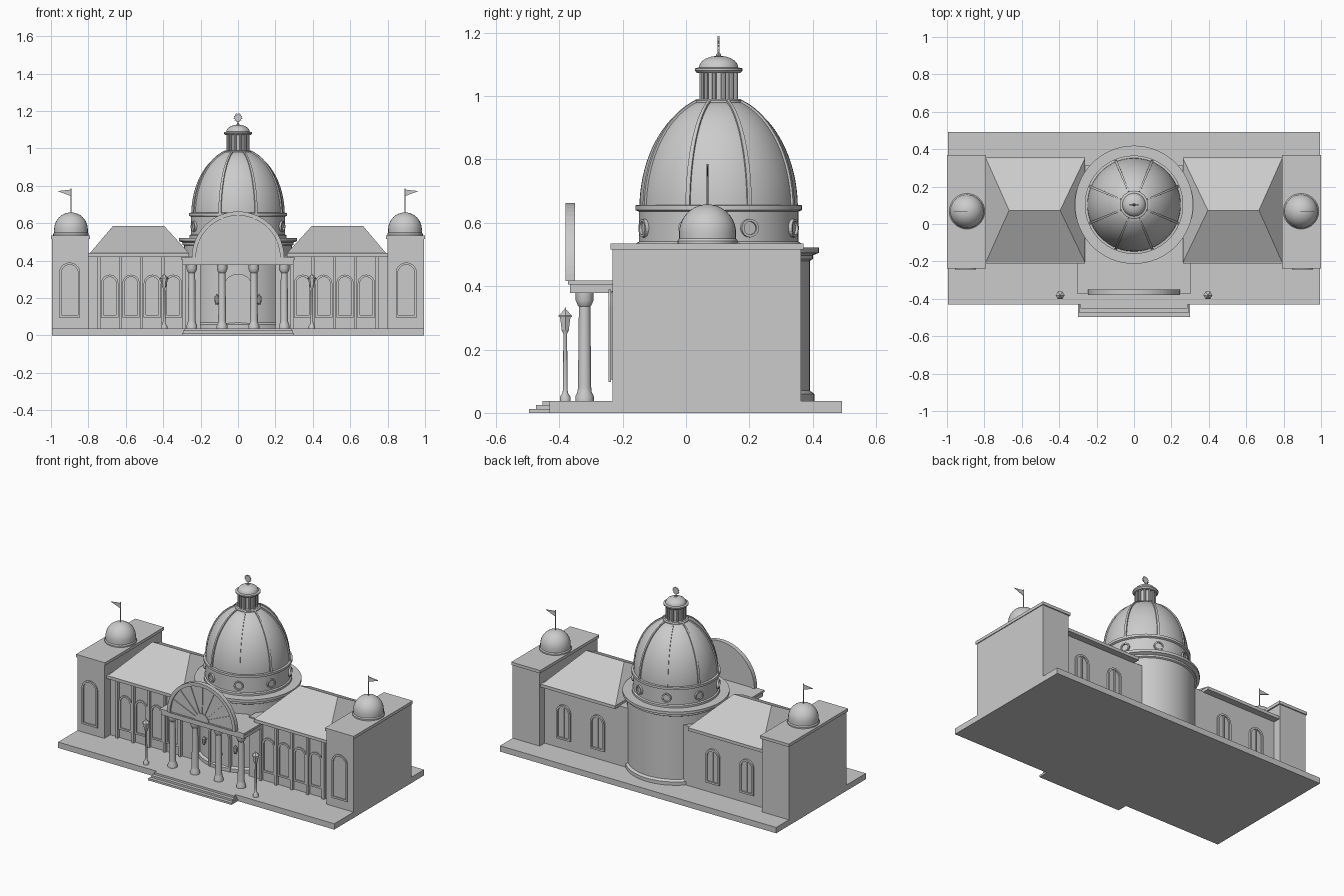
import bpy, bmesh, math
from math import sin, cos, pi
from mathutils import Matrix, Vector

if "Cube" in bpy.data.objects:
    bpy.data.objects.remove(bpy.data.objects["Cube"])

stone = bpy.data.materials.new("grey_stone")
stone.diffuse_color = (0.6, 0.6, 0.6, 1)
stone.use_nodes = True
stone.node_tree.nodes["Principled BSDF"].inputs["Base Color"].default_value = stone.diffuse_color


def finish(name, bm, smooth=False, loc=(0, 0, 0), rot=0):
    bmesh.ops.recalc_face_normals(bm, faces=bm.faces)
    me = bpy.data.meshes.new(name)
    bm.to_mesh(me)
    bm.free()
    me.materials.append(stone)
    ob = bpy.data.objects.new(name, me)
    bpy.context.collection.objects.link(ob)
    ob.location = loc
    ob.rotation_euler.z = rot
    if smooth:
        bpy.ops.object.select_all(action='DESELECT')
        ob.select_set(True)
        bpy.context.view_layer.objects.active = ob
        bpy.ops.object.shade_smooth_by_angle(angle=math.radians(35))
    return ob


def box(name, x0, x1, y0, y1, z0, z1):
    bm = bmesh.new()
    m = Matrix.Translation(((x0 + x1) / 2, (y0 + y1) / 2, (z0 + z1) / 2)) @ Matrix.Diagonal(
        (abs(x1 - x0), abs(y1 - y0), z1 - z0, 1))
    bmesh.ops.create_cube(bm, size=1, matrix=m)
    return finish(name, bm)


def lathe(name, profile, x=0, y=0, n=32, smooth=True):
    """Revolve (radius, z) points about a vertical axis."""
    bm = bmesh.new()
    rings = []
    for r, z in profile:
        if r < 1e-5:
            rings.append([bm.verts.new((0, 0, z))] * n)
        else:
            rings.append([bm.verts.new((r * cos(2 * pi * i / n), r * sin(2 * pi * i / n), z)) for i in range(n)])
    for a, b in zip(rings, rings[1:]):
        for i in range(n):
            j = (i + 1) % n
            vs = list(dict.fromkeys((a[i], a[j], b[j], b[i])))
            if len(vs) > 2:
                bm.faces.new(vs)
    for ring in (rings[0], rings[-1]):
        if ring[0] is not ring[1]:
            bm.faces.new(ring)
    return finish(name, bm, smooth, (x, y, 0))


def plate(name, pts, y0, y1, loc=(0, 0, 0), rot=0, inner=None):
    """Extrude an (x, z) outline along y; with inner, make a ring."""
    bm = bmesh.new()
    layers = [[bm.verts.new((px, y, pz)) for px, pz in o] for o in ([pts, inner] if inner else [pts]) for y in (y0, y1)]
    n = len(pts)
    if inner:
        a, b, c, d = layers
        pairs = ((a, b), (c, d), (a, c), (b, d))
    else:
        pairs = (layers,)
        bm.faces.new(layers[0])
        bm.faces.new(layers[1])
    for p, q in pairs:
        for i in range(n):
            j = (i + 1) % n
            bm.faces.new((p[i], p[j], q[j], q[i]))
    return finish(name, bm, False, loc, rot)


def arch(w, z0, z1, n=14):
    r = w / 2
    return [(-r, z0), (r, z0)] + [(r * cos(pi * i / n), z1 - r + r * sin(pi * i / n)) for i in range(n + 1)]


def circle(r, n=20, z=0):
    return [(r * cos(2 * pi * i / n), z + r * sin(2 * pi * i / n)) for i in range(n)]


def window(name, x, y, w, z0, z1, out, mullion=False):
    """Arched frame and pane on a wall facing out (-1 front, 1 back)."""
    t = 0.012
    plate(name + "_frame", arch(w, z0, z1), y - 0.005, y + out * 0.012, (x, 0, 0),
          inner=arch(w - 2 * t, z0 + t, z1 - t))
    plate(name + "_pane", arch(w - t, z0 + t / 2, z1 - t / 2), y - 0.003, y + 0.003, (x, 0, 0))
    if mullion:
        box(name + "_mullion", x - 0.004, x + 0.004, y, y + out * 0.009, z0, z1 - 0.005)


# ground slab and entrance steps
box("base_slab", -0.995, 0.995, -0.43, 0.493, 0, 0.038)
for i, (hw, y) in enumerate(((0.3, -0.496), (0.293, -0.474), (0.286, -0.452))):
    box("step", -hw, hw, y, -0.42, 0, 0.0127 * (i + 1))

CY, WY = 0.103, 0.068          # rotunda and wing centre lines
for s in (-1, 1):
    # end towers with dome and pennant
    box("tower", s * 0.8, s * 0.995, -0.232, 0.363, 0.03, 0.518)
    box("tower_cap", s * 0.792, s, -0.238, 0.37, 0.516, 0.535)
    window("tower_window", s * 0.9, -0.232, 0.113, 0.097, 0.39, -1)
    dome = [(0.095, 0.53), (0.095, 0.543), (0.09, 0.55), (0.09, 0.568)]
    dome += [(0.09 * cos(a), 0.568 + 0.09 * sin(a)) for a in [pi / 2 * i / 10 for i in range(1, 10)]] + [(0, 0.658)]
    lathe("tower_dome", dome, s * 0.893, WY)
    lathe("flagpole", [(0.003, 0.65), (0.003, 0.785)], s * 0.893, WY, 8)
    plate("pennant", [(0, 0.78), (s * 0.072, 0.772), (0, 0.745)], -0.0015, 0.0015, (s * 0.893, WY, 0))

    # wings with cornice and hipped roof
    box("wing", s * 0.2, s * 0.81, -0.17, 0.312, 0.03, 0.425)
    box("wing_cornice", s * 0.262, s * 0.8, -0.21, 0.356, 0.42, 0.44)
    bm = bmesh.new()
    e = [bm.verts.new((s * x, y, 0.44)) for x, y in ((0.262, -0.205), (0.792, -0.205), (0.792, 0.351), (0.262, 0.351))]
    r0, r1 = (bm.verts.new((s * x, 0.073, 0.586)) for x in (0.395, 0.668))
    for f in (e, (e[0], e[1], r1, r0), (e[2], e[3], r0, r1), (e[1], e[2], r1), (e[3], e[0], r0)):
        bm.faces.new(f)
    finish("wing_roof", bm)
    for x in (0.346, 0.458, 0.572, 0.686):
        window("wing_window", s * x, -0.17, 0.092, 0.097, 0.325, -1)
    for x in (0.29, 0.402, 0.515, 0.629, 0.743):
        box("pilaster", s * x - 0.008, s * x + 0.008, -0.188, -0.165, 0.035, 0.425)
    for x in (0.415, 0.66):
        window("rear_window", s * x, 0.312, 0.1, 0.1, 0.325, 1, True)

    # street lamps
    lathe("lamp_post", [(0.017, 0.035), (0.017, 0.05), (0.009, 0.062), (0.007, 0.075), (0.006, 0.25), (0.012, 0.262)],
          s * 0.395, -0.381, 12)
    lathe("lamp_lantern", [(0.013, 0.262), (0.019, 0.302), (0.024, 0.302), (0.024, 0.307), (0.008, 0.322),
                           (0.004, 0.324), (0, 0.334)], s * 0.395, -0.381, 6, False)
    # wall lamps beside the door
    box("wall_lamp_arm", s * 0.113 - 0.004, s * 0.113 + 0.004, -0.185, -0.15, 0.19, 0.197)
    lathe("wall_lamp", [(0.005, 0.165), (0.011, 0.175), (0.013, 0.205), (0, 0.222)], s * 0.113, -0.188, 8, False)

# rotunda, drum and dome
lathe("rotunda", [(0.302, 0.03), (0.302, 0.06), (0.288, 0.07), (0.288, 0.48), (0.297, 0.485), (0.297, 0.497),
                  (0.316, 0.505), (0.316, 0.522), (0.255, 0.522)], 0, CY, 64)
lathe("drum", [(0.26, 0.515), (0.26, 0.535), (0.252, 0.54), (0.252, 0.635), (0.263, 0.64), (0.263, 0.655),
               (0.245, 0.657)], 0, CY, 64)


def dome_pt(a, extra=0):
    return (0.25 + extra) * cos(a), 0.645 + (0.352 + extra) * sin(a)


angles = [0.02 + 1.24 * i / 18 for i in range(19)]
lathe("main_dome", [dome_pt(a) for a in angles], 0, CY, 64)
for k in range(8):
    t = pi / 8 + k * pi / 4
    # dome rib following the curve
    bm = bmesh.new()
    prev = None
    for a in angles:
        w = 0.003 + 0.004 * cos(a)
        sec = [bm.verts.new((sg * w, -r, z)) for sg, (r, z) in
               ((-1, dome_pt(a, -0.006)), (-1, dome_pt(a, 0.007)), (1, dome_pt(a, 0.007)), (1, dome_pt(a, -0.006)))]
        if prev:
            for i in range(4):
                bm.faces.new((prev[i], prev[(i + 1) % 4], sec[(i + 1) % 4], sec[i]))
        else:
            bm.faces.new(sec)
        prev = sec
    bm.faces.new(prev)
    finish("dome_rib", bm, False, (0, CY, 0), t)
    # round drum window
    plate("drum_window_frame", circle(0.029), -0.262, -0.245, (0, CY, 0.583), t, circle(0.021))
    plate("drum_window_pane", circle(0.023), -0.254, -0.248, (0, CY, 0.583), t)

# lantern, its colonnettes and sun finial
lathe("lantern", [(0.077, 0.965), (0.077, 0.985), (0.07, 0.99), (0.05, 0.99), (0.05, 1.072), (0.068, 1.072),
                  (0.075, 1.08), (0.075, 1.087), (0.062, 1.09)] +
      [(0.062 * cos(a), 1.09 + 0.037 * sin(a)) for a in (0.3, 0.6, 0.9, 1.2)] + [(0, 1.127)], 0, CY)
for k in range(12):
    a = 2 * pi * (k + 0.5) / 12
    lathe("lantern_colonnette", [(0.007, 0.985), (0.007, 1.075)], 0.056 * cos(a), CY + 0.056 * sin(a), 8)
lathe("finial_rod", [(0.008, 1.12), (0.008, 1.13), (0.003, 1.136), (0.003, 1.15)], 0, CY, 8)
plate("finial_sun", [((0.025 if i % 2 else 0.017) * cos(pi * i / 12), (0.025 if i % 2 else 0.017) * sin(pi * i / 12))
                     for i in range(24)], -0.003, 0.003, (0, CY, 1.165))

# portico: entablature, columns and half-round pediment
box("entablature", -0.298, 0.298, -0.366, -0.14, 0.378, 0.408)
box("entablature_cornice", -0.304, 0.304, -0.372, -0.14, 0.405, 0.418)
for x in (-0.247, -0.085, 0.085, 0.247):
    lathe("portico_column", [(0.029, 0.035), (0.029, 0.052), (0.022, 0.068), (0.021, 0.08), (0.018, 0.335),
                             (0.022, 0.34), (0.028, 0.355), (0.028, 0.38)], x, -0.32, 24)


def half(r, n=32):
    return [(r * cos(pi * i / n), 0.416 + r * sin(pi * i / n)) for i in range(n + 1)]


plate("pediment_panel", half(0.235), -0.368, -0.357)
plate("pediment_rim", half(0.247), -0.38, -0.351, inner=half(0.225))
plate("pediment_hub", half(0.05, 12), -0.374, -0.36)
for k in range(1, 8):
    a = pi * k / 8
    d, n = Vector((cos(a), sin(a))), Vector((-sin(a), cos(a)))
    pts = [d * 0.04 - n * 0.003, d * 0.23 - n * 0.005, d * 0.23 + n * 0.005, d * 0.04 + n * 0.003]
    plate("pediment_spoke", [(p.x, p.y + 0.416) for p in pts], -0.373, -0.36)

# entrance door
plate("door_frame", arch(0.155, 0.035, 0.33), -0.195, -0.16, inner=arch(0.13, 0.036, 0.317))
plate("door_leaves", arch(0.14, 0.035, 0.32), -0.187, -0.16)
box("door_seam", -0.002, 0.002, -0.19, -0.18, 0.038, 0.316)
for x in (-0.017, 0.017):
    box("door_knob", x - 0.004, x + 0.004, -0.195, -0.185, 0.136, 0.144)
